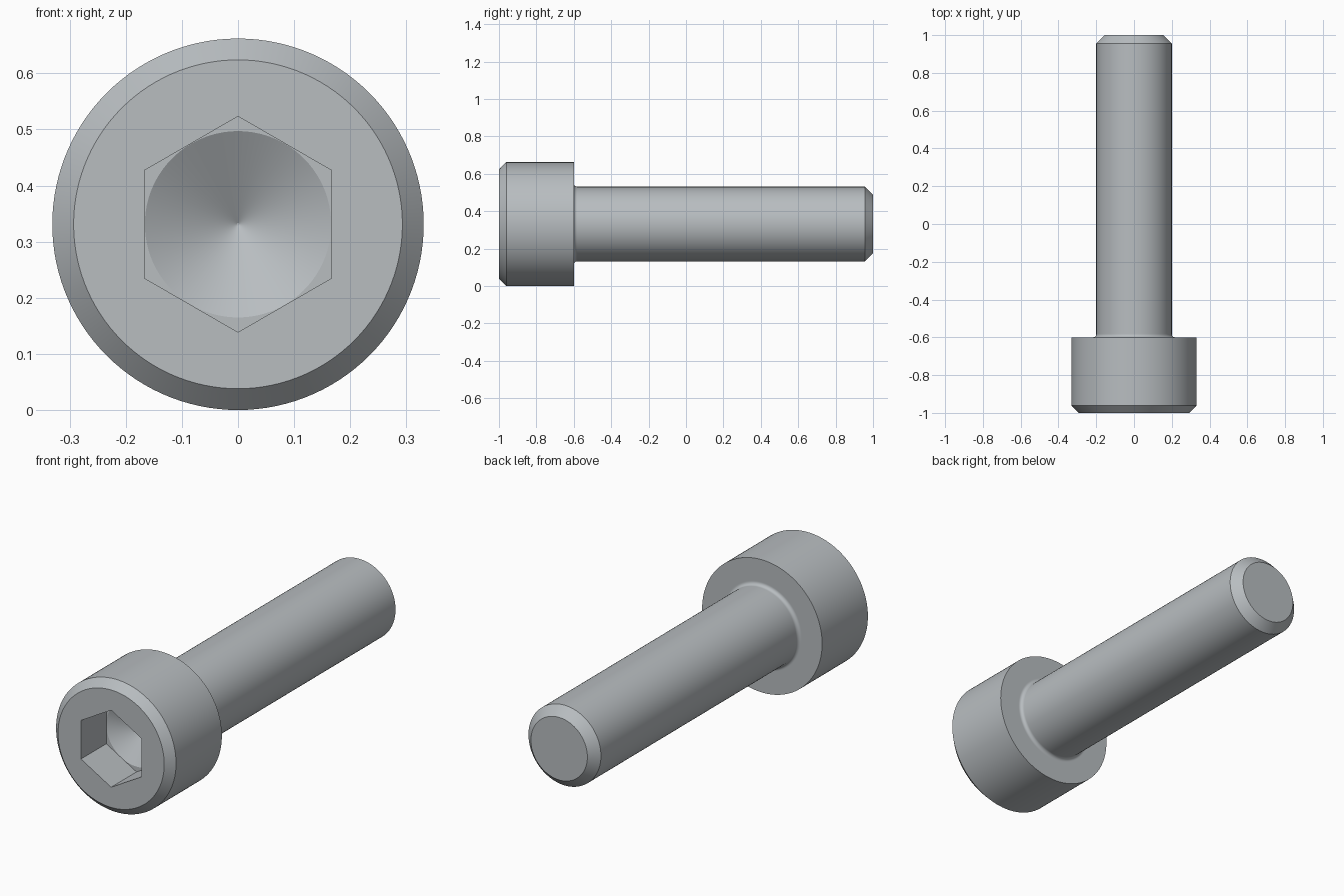
import bpy
import bmesh
from math import sin, cos, pi, radians

cube = bpy.data.objects.get("Cube")
if cube:
    bpy.data.objects.remove(cube, do_unlink=True)

SEGMENTS = 120
HEAD_R = 0.331
SHAFT_R = 0.2
HEX_APOTHEM = 0.1665
UNDERHEAD = -0.6
FILLET = 0.017
SOCKET_FLOOR = -0.8
TIP_R = 0.002


def steel():
    colour = (0.48, 0.51, 0.53, 1.0)
    mat = bpy.data.materials.new("steel_grey")
    mat.use_nodes = True
    mat.diffuse_color = colour
    mat.node_tree.nodes["Principled BSDF"].inputs["Base Color"].default_value = colour
    return mat


def circle(r):
    return lambda a: r


def hexagon(a):
    # Distance to the outline of a hexagon with a corner at the top
    return HEX_APOTHEM / cos((a + pi / 6) % (pi / 3) - pi / 6)


# Socket: drill point, flat floor, hexagonal walls
profile = [
    (SOCKET_FLOOR + (HEX_APOTHEM - TIP_R) * 0.577, circle(TIP_R)),
    (SOCKET_FLOOR, circle(HEX_APOTHEM - 0.0005)),
    (SOCKET_FLOOR, hexagon),
    (-1.0, hexagon),
]

# Head: chamfered front rim, cylinder, flat underside
profile += [
    (-1.0, circle(0.293)),
    (-0.961, circle(HEAD_R)),
    (UNDERHEAD, circle(HEAD_R)),
    (UNDERHEAD, circle(SHAFT_R + FILLET + 0.003)),
]

# Fillet between the head and the shaft
for i in range(9):
    t = i / 8 * pi / 2
    profile.append((UNDERHEAD + FILLET * (1 - cos(t)),
                    circle(SHAFT_R + FILLET * (1 - sin(t)))))

# Shaft with a chamfered end
profile += [
    (UNDERHEAD + FILLET + 0.003, circle(SHAFT_R)),
    (0.956, circle(SHAFT_R)),
    (1.0, circle(0.156)),
]

# Skin the rings along the screw axis
bm = bmesh.new()
rings = []
for y, radius in profile:
    ring = []
    for k in range(SEGMENTS):
        a = 2 * pi * k / SEGMENTS
        r = radius(a)
        ring.append(bm.verts.new((r * cos(a), y, HEAD_R + r * sin(a))))
    rings.append(ring)
for inner, outer in zip(rings, rings[1:]):
    for k in range(SEGMENTS):
        n = (k + 1) % SEGMENTS
        bm.faces.new((inner[k], inner[n], outer[n], outer[k]))
bm.faces.new(rings[0])
bm.faces.new(rings[-1])
bmesh.ops.recalc_face_normals(bm, faces=bm.faces)

mesh = bpy.data.meshes.new("socket_head_screw")
bm.to_mesh(mesh)
bm.free()
mesh.materials.append(steel())
screw = bpy.data.objects.new("socket_head_screw", mesh)
bpy.context.collection.objects.link(screw)

bpy.ops.object.select_all(action="DESELECT")
screw.select_set(True)
bpy.context.view_layer.objects.active = screw
bpy.ops.object.shade_smooth_by_angle(angle=radians(20))
